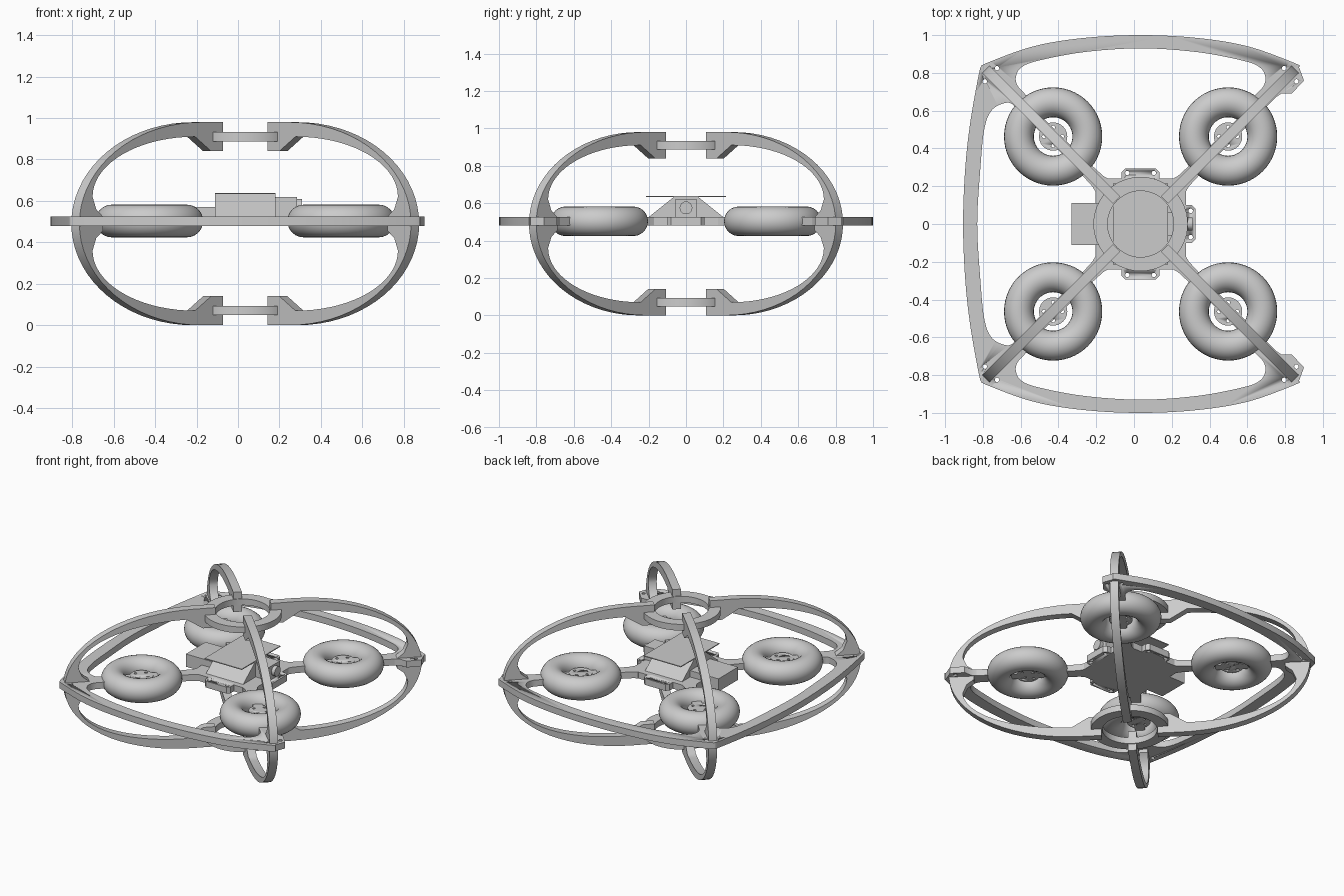
import bpy, bmesh
from math import sin, cos, pi, radians
from mathutils import Matrix, Vector

cube = bpy.data.objects.get("Cube")
if cube:
    bpy.data.objects.remove(cube)

CX = 0.035                 # hub centre along x
MID = 0.49                 # height of the mirror plane
LOW, HIGH = 0.48, 0.525    # flat frame plate
SHIFT = Matrix.Translation((CX, 0, 0))

grey = bpy.data.materials.new("plain_grey")
grey.use_nodes = True
grey.diffuse_color = (0.6, 0.6, 0.6, 1)
grey.node_tree.nodes["Principled BSDF"].inputs["Base Color"].default_value = (0.6, 0.6, 0.6, 1)


def finish(obj, name, angle=35):
    obj.name = name
    obj.data.materials.clear()
    obj.data.materials.append(grey)
    bpy.ops.object.select_all(action='DESELECT')
    obj.select_set(True)
    bpy.context.view_layer.objects.active = obj
    bpy.ops.object.shade_smooth_by_angle(angle=radians(angle))
    return obj


def plate(name, pts, z0, z1, matrix=SHIFT):
    """Extrude a flat outline from z0 to z1, then place it."""
    bm = bmesh.new()
    face = bm.faces.new([bm.verts.new((x, y, z0)) for x, y in pts])
    new = bmesh.ops.extrude_face_region(bm, geom=[face])["geom"]
    bmesh.ops.translate(bm, vec=(0, 0, z1 - z0),
                        verts=[v for v in new if isinstance(v, bmesh.types.BMVert)])
    bmesh.ops.recalc_face_normals(bm, faces=bm.faces)
    bm.transform(matrix)
    mesh = bpy.data.meshes.new(name)
    bm.to_mesh(mesh)
    bm.free()
    obj = bpy.data.objects.new(name, mesh)
    bpy.context.collection.objects.link(obj)
    return finish(obj, name)


def spline(pts, steps=6):
    """Smooth curve through the points."""
    p = [Vector(q) for q in pts]
    p = [2 * p[0] - p[1]] + p + [2 * p[-1] - p[-2]]
    out = []
    for a, b, c, d in zip(p, p[1:], p[2:], p[3:]):
        for i in range(steps):
            t = i / steps
            out.append(0.5 * (2 * b + (c - a) * t + (2 * a - 5 * b + 4 * c - d) * t * t
                              + (3 * b - a - 3 * c + d) * t ** 3))
    return [tuple(v) for v in out + [p[-2]]]


def both(half):
    """Mirror a half curve that starts on the symmetry line."""
    return [(-x, y) for x, y in reversed(half[1:])] + half


def rect(x0, x1, y0, y1, c=0.0):
    if not c:
        return [(x0, y0), (x1, y0), (x1, y1), (x0, y1)]
    return [(x0 + c, y0), (x1 - c, y0), (x1, y0 + c), (x1, y1 - c),
            (x1 - c, y1), (x0 + c, y1), (x0, y1 - c), (x0, y0 + c)]


def circle(x, y, r, n=24):
    return [(x + r * cos(2 * pi * i / n), y + r * sin(2 * pi * i / n)) for i in range(n)]


def drill(obj, spots, r=0.012):
    """Cut small bolt holes through a plate."""
    for x, y in spots:
        cutter = plate("hole_cutter", circle(x, y, r, 12), 0.3, 0.7)
        cutter.hide_render = True
        mod = obj.modifiers.new("hole", 'BOOLEAN')
        mod.operation, mod.solver, mod.object = 'DIFFERENCE', 'EXACT', cutter
        bpy.context.view_layer.objects.active = obj
        bpy.ops.object.modifier_apply(modifier=mod.name)
        bpy.data.objects.remove(cutter)


# Flat bumpers on the front, back and right sides
gusset = [(0.66, 0.78), (0.65, 0.73), (0.60, 0.67), (0.56, 0.56)]
long_out = spline(both([(0, 1), (0.3, 0.985), (0.57, 0.94), (0.82, 0.85), (0.84, 0.83)]))
long_in = spline(both([(0, 0.93), (0.3, 0.91), (0.54, 0.865), (0.63, 0.83)] + gusset))
side_out = spline(both([(0, 0.94), (0.3, 0.928), (0.55, 0.9), (0.80, 0.855), (0.84, 0.84)]))
side_in = spline(both([(0, 0.865), (0.3, 0.848), (0.5, 0.828), (0.6, 0.79),
                       (0.64, 0.72), (0.63, 0.67), (0.56, 0.56)]))
long_bumper = long_out + long_in[::-1]
side_bumper = side_out + side_in[::-1]
for name, s in (("back_bumper", 1), ("front_bumper", -1)):
    bumper = plate(name, [(x, s * y) for x, y in long_bumper], LOW, HIGH)
    drill(bumper, [(-0.76, s * 0.825), (0.76, s * 0.825)])
bumper = plate("right_bumper", [(-y, x) for x, y in side_bumper], LOW, HIGH)
drill(bumper, [(-0.825, 0.755), (-0.825, -0.755)])

# Short corner stubs on the open side
stub = [(0.56, 0.56), (0.82, 0.85), (0.835, 0.84), (0.865, 0.76), (0.80, 0.69),
        (0.745, 0.69), (0.69, 0.655), (0.62, 0.57)]
for name, s in (("back_stub", 1), ("front_stub", -1)):
    drill(plate(name, [(x, s * y) for x, y in stub], LOW, HIGH), [(0.825, s * 0.755)])

# Outline of one upright cage loop: outer arc, then the inner edge of each half
arc = [pi / 2 * i / 18 for i in range(19)]
outer = [(0.33 + 0.83 * sin(a), MID + 0.49 * cos(a)) for a in arc]
inner = [(1.0, 0.525), (1.045, 0.56)]
inner += [(0.37 + 0.70 * sin(a), 0.62 + 0.29 * cos(a)) for a in reversed(arc)]
inner += [(0.26, 0.84), (0.18, 0.84), (0.18, 0.98)]


def flip(pts):
    return [(r, 2 * MID - z) for r, z in reversed(pts)]


loop = outer + flip(outer)[1:] + flip(inner) + inner

# Four diagonal sets: cage loop, arm, motor mount and rotor ring
for i, corner in enumerate(("back_left", "back_right", "front_right", "front_left")):
    turn = SHIFT @ Matrix.Rotation(pi / 4 + i * pi / 2, 4, 'Z')
    plate(corner + "_cage_loop", loop, -0.0275, 0.0275, turn @ Matrix.Rotation(pi / 2, 4, 'X'))
    arm = [(0.2, -0.075), (0.32, -0.04), (0.5, -0.032), (1.16, -0.032),
           (1.16, 0.032), (0.5, 0.032), (0.32, 0.04), (0.2, 0.075)]
    plate(corner + "_arm", arm, LOW, HIGH, turn)
    hub = turn @ Vector((0.655, 0, 0.503))
    mount = plate(corner + "_motor_mount", circle(hub.x - CX, hub.y, 0.075), LOW, HIGH + 0.004)
    drill(mount, [(hub.x - CX + 0.048 * cos(a), hub.y + 0.048 * sin(a))
                  for a in (0, pi / 2, pi, 1.5 * pi)], 0.01)
    bpy.ops.mesh.primitive_torus_add(location=hub, major_radius=0.181, minor_radius=0.079,
                                     major_segments=56, minor_segments=24)
    finish(bpy.context.object, corner + "_rotor_ring", 60)

# Joining rings at the top and bottom of the cage
for name, z in (("top_ring", 0.888), ("bottom_ring", 0.048)):
    bm = bmesh.new()
    n = 48
    grid = [[bm.verts.new((CX + r * cos(2 * pi * k / n), r * sin(2 * pi * k / n), h))
             for r, h in rect(0.175, 0.25, z, z + 0.044)] for k in range(n)]
    for k in range(n):
        a, b = grid[k], grid[(k + 1) % n]
        for j in range(4):
            m = (j + 1) % 4
            bm.faces.new((a[j], b[j], b[m], a[m]))
    bmesh.ops.recalc_face_normals(bm, faces=bm.faces)
    mesh = bpy.data.meshes.new(name)
    bm.to_mesh(mesh)
    bm.free()
    ring = bpy.data.objects.new(name, mesh)
    bpy.context.collection.objects.link(ring)
    finish(ring, name)

# Central body plate with bolt tabs
plate("body_plate", rect(-0.24, 0.24, -0.24, 0.24, 0.07), LOW, HIGH)
for name, s in (("back_tab", 1), ("front_tab", -1)):
    tab = plate(name, [(x, s * y) for x, y in rect(-0.1, 0.1, 0.2, 0.295, 0.02)], LOW, HIGH)
    drill(tab, [(-0.07, s * 0.27), (0.07, s * 0.27)])
tab = plate("nose_tab", rect(0.2, 0.29, -0.1, 0.1, 0.02), LOW, HIGH)
drill(tab, [(0.265, -0.07), (0.265, 0.07)])

# Battery, sloped canopy with its roof sheet, and the camera
plate("battery", rect(-0.365, -0.14, -0.11, 0.11), LOW, 0.57)
along_x = Matrix(((0, 0, 1, 0), (1, 0, 0, 0), (0, 1, 0, 0), (0, 0, 0, 1)))
plate("canopy", [(-0.2, HIGH), (0.2, HIGH), (0.065, 0.633), (-0.065, 0.633)],
      -0.11, 0.18, along_x)
plate("canopy_roof", rect(-0.145, 0.145, -0.215, 0.215), 0.633, 0.639)
plate("camera_block", rect(-0.06, 0.06, HIGH, 0.62), 0.17, 0.285, along_x)
plate("camera_lens", circle(0, 0.575, 0.034), 0.28, 0.31, along_x)
